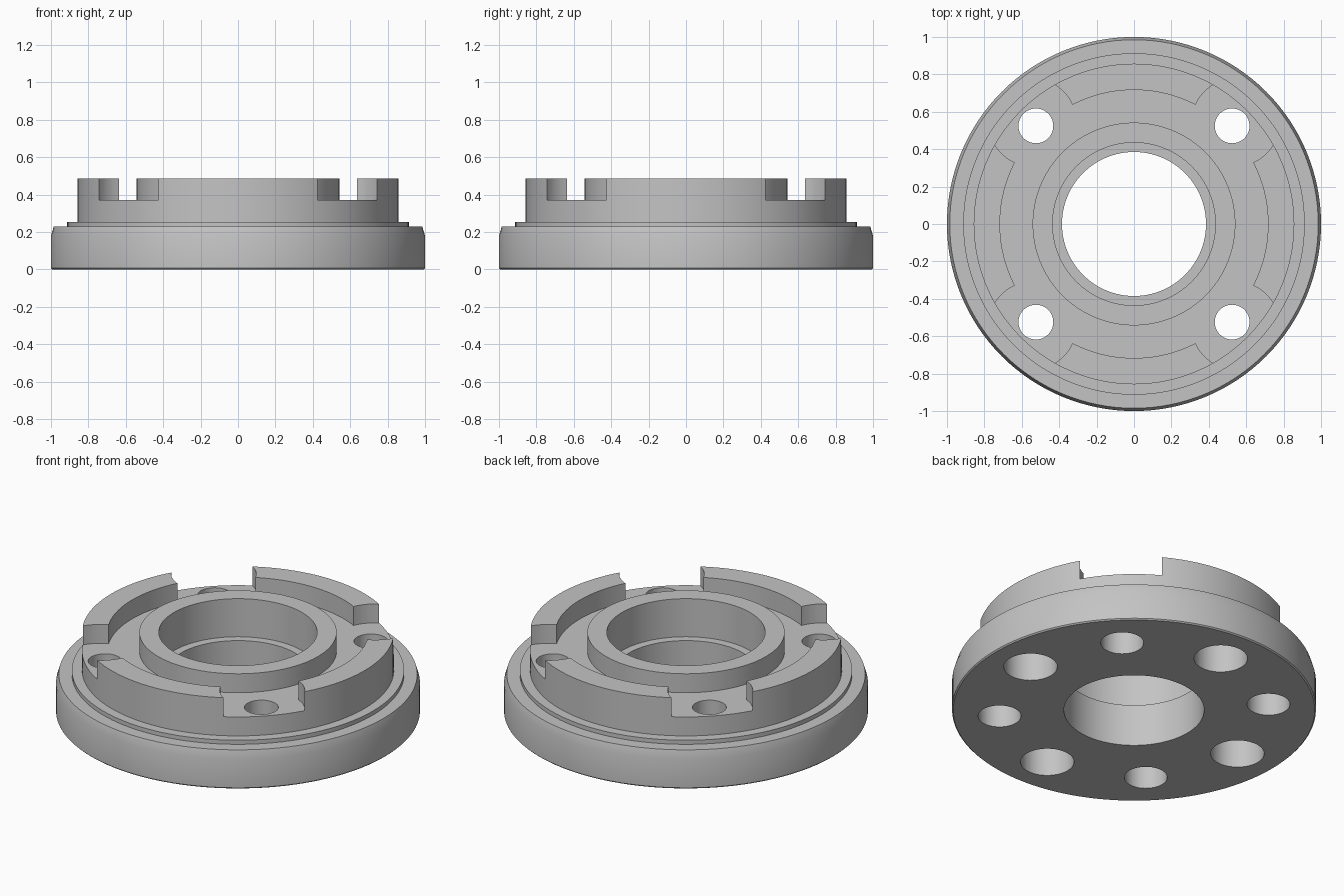
import bpy, bmesh, math

if "Cube" in bpy.data.objects:
    bpy.data.objects.remove(bpy.data.objects["Cube"])

SEG = 128
steel = bpy.data.materials.new("steel_grey")
steel.diffuse_color = (0.55, 0.55, 0.55, 1)
steel.use_nodes = True
steel.node_tree.nodes["Principled BSDF"].inputs["Base Color"].default_value = steel.diffuse_color


def finish(bm, name):
    bmesh.ops.recalc_face_normals(bm, faces=bm.faces)
    me = bpy.data.meshes.new(name)
    bm.to_mesh(me)
    bm.free()
    ob = bpy.data.objects.new(name, me)
    bpy.context.collection.objects.link(ob)
    me.materials.append(steel)
    return ob


def lathe(name, profile):
    """Revolve a closed (radius, z) profile around the z axis."""
    bm = bmesh.new()
    rings = []
    for i in range(SEG):
        a = 2 * math.pi * i / SEG
        rings.append([bm.verts.new((r * math.cos(a), r * math.sin(a), z)) for r, z in profile])
    n = len(profile)
    for i in range(SEG):
        p, q = rings[i], rings[(i + 1) % SEG]
        for j in range(n):
            k = (j + 1) % n
            bm.faces.new((p[j], q[j], q[k], p[k]))
    return finish(bm, name)


def prism(name, outline, z0, z1):
    """Extrude a closed xy outline between two heights."""
    bm = bmesh.new()
    low = [bm.verts.new((x, y, z0)) for x, y in outline]
    top = [bm.verts.new((x, y, z1)) for x, y in outline]
    bm.faces.new(low[::-1])
    bm.faces.new(top)
    n = len(outline)
    for i in range(n):
        j = (i + 1) % n
        bm.faces.new((low[i], low[j], top[j], top[i]))
    return finish(bm, name)


def disc(radius, distance, angle, min_r=0.0, n=48):
    """Circle outline at a polar position, kept outside radius min_r."""
    pts = []
    for i in range(n):
        t = 2 * math.pi * i / n
        x = distance * math.cos(angle) + radius * math.cos(t)
        y = distance * math.sin(angle) + radius * math.sin(t)
        s = max(1.0, min_r / math.hypot(x, y))
        pts.append((x * s, y * s))
    return pts


# Flange: chamfered base, step, raised rim, channel, hub and stepped bore
flange = lathe("flange", [
    (0.385, 0.0), (0.993, 0.0), (1.0, 0.007), (1.0, 0.18), (0.985, 0.23),
    (0.913, 0.23), (0.913, 0.255), (0.857, 0.255), (0.857, 0.485),
    (0.717, 0.485), (0.717, 0.37), (0.542, 0.37), (0.542, 0.485),
    (0.435, 0.485), (0.435, 0.254), (0.385, 0.254)])

cutters = []
for i in range(4):
    axis = i * math.pi / 2
    diag = axis + math.pi / 4
    # rounded notches that split the rim into four lugs
    cutters.append(prism("notch_cutter", disc(0.234, 0.768, diag, 0.62), 0.37, 0.6))
    # through holes, widened from below
    cutters.append(prism("through_hole_cutter", disc(0.093, 0.742, diag), -0.1, 0.6))
    cutters.append(prism("counterbore_cutter", disc(0.118, 0.742, diag), -0.1, 0.2))
    # blind holes in the underside
    cutters.append(prism("blind_hole_cutter", disc(0.147, 0.742, axis), -0.1, 0.25))

bpy.context.view_layer.objects.active = flange
for c in cutters:
    c.hide_render = True
    mod = flange.modifiers.new("cut", 'BOOLEAN')
    mod.operation = 'DIFFERENCE'
    mod.solver = 'EXACT'
    mod.object = c
    bpy.ops.object.modifier_apply(modifier=mod.name)
for c in cutters:
    bpy.data.objects.remove(c, do_unlink=True)

# Smooth round walls, crisp edges
bpy.ops.object.select_all(action='DESELECT')
flange.select_set(True)
bpy.ops.object.shade_smooth_by_angle(angle=math.radians(30))
